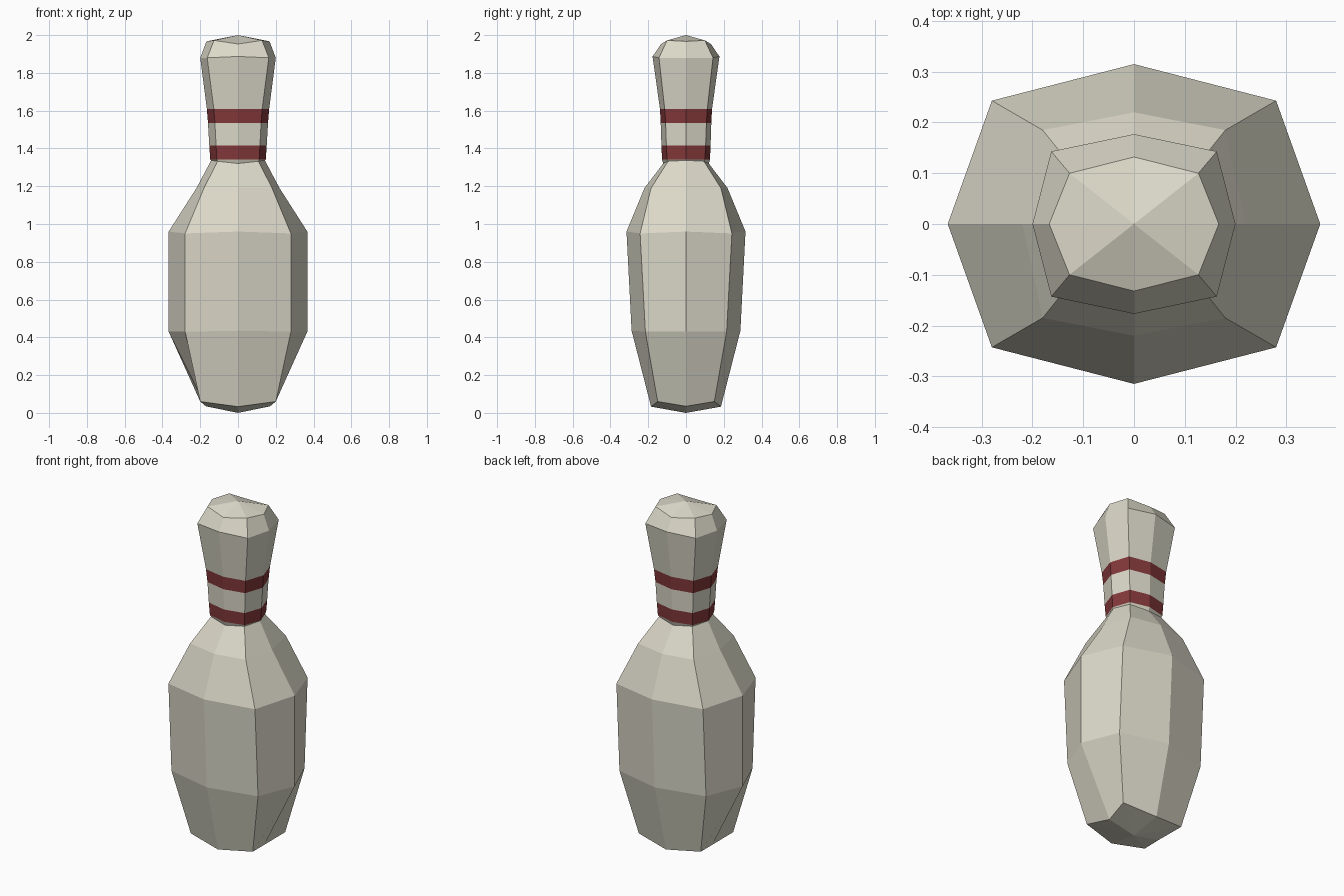
import bpy, bmesh

if "Cube" in bpy.data.objects:
    bpy.data.objects.remove(bpy.data.objects["Cube"])

def material(name, rgb):
    m = bpy.data.materials.new(name)
    m.diffuse_color = (*rgb, 1)
    m.use_nodes = True
    m.node_tree.nodes["Principled BSDF"].inputs["Base Color"].default_value = m.diffuse_color
    return m

cream = material("cream", (0.71, 0.69, 0.58))
dark_red = material("dark red", (0.23, 0.04, 0.042))

# Eight-sided rings, bottom to top:
# (side x, side z), (corner x, corner y, corner z), (front y, front z)
RINGS = [
    ((0.17, 0.035), (0.20, 0.15, 0.06), (0.185, 0.033)),      # foot
    ((0.367, 0.43), (0.28, 0.215, 0.43), (0.288, 0.435)),     # lower belly
    ((0.367, 0.96), (0.28, 0.243, 0.95), (0.315, 0.96)),      # upper belly
    ((0.22, 1.19), (0.18, 0.185, 1.19), (0.22, 1.19)),        # shoulder
    ((0.142, 1.337), (0.108, 0.095, 1.332), (0.121, 1.32)),   # neck base
    ((0.147, 1.342), (0.112, 0.10, 1.342), (0.127, 1.342)),   # lower stripe
    ((0.152, 1.415), (0.116, 0.104, 1.415), (0.130, 1.415)),
    ((0.159, 1.535), (0.122, 0.108, 1.535), (0.134, 1.535)),  # upper stripe
    ((0.165, 1.61), (0.128, 0.113, 1.61), (0.138, 1.61)),
    ((0.20, 1.88), (0.163, 0.143, 1.88), (0.177, 1.887)),     # head
    ((0.167, 1.967), (0.127, 0.10, 1.972), (0.132, 1.953)),   # crown
]
STRIPES = {5, 7}

bm = bmesh.new()
rings = []
for (sx, sz), (cx, cy, cz), (fy, fz) in RINGS:
    pts = [(sx, 0, sz), (cx, cy, cz), (0, fy, fz), (-cx, cy, cz),
           (-sx, 0, sz), (-cx, -cy, cz), (0, -fy, fz), (cx, -cy, cz)]
    rings.append([bm.verts.new(p) for p in pts])

# Side walls, with the stripe bands in red
for i, (a, b) in enumerate(zip(rings, rings[1:])):
    for k in range(8):
        n = (k + 1) % 8
        f = bm.faces.new((a[k], a[n], b[n], b[k]))
        f.material_index = 1 if i in STRIPES else 0

# Pointed bottom and top caps
low, high = bm.verts.new((0, 0, 0)), bm.verts.new((0, 0, 2))
for k in range(8):
    n = (k + 1) % 8
    bm.faces.new((low, rings[0][n], rings[0][k]))
    bm.faces.new((high, rings[-1][k], rings[-1][n]))

bmesh.ops.recalc_face_normals(bm, faces=bm.faces)
mesh = bpy.data.meshes.new("bowling_pin")
bm.to_mesh(mesh)
bm.free()
mesh.materials.append(cream)
mesh.materials.append(dark_red)
pin = bpy.data.objects.new("bowling_pin", mesh)
bpy.context.collection.objects.link(pin)
